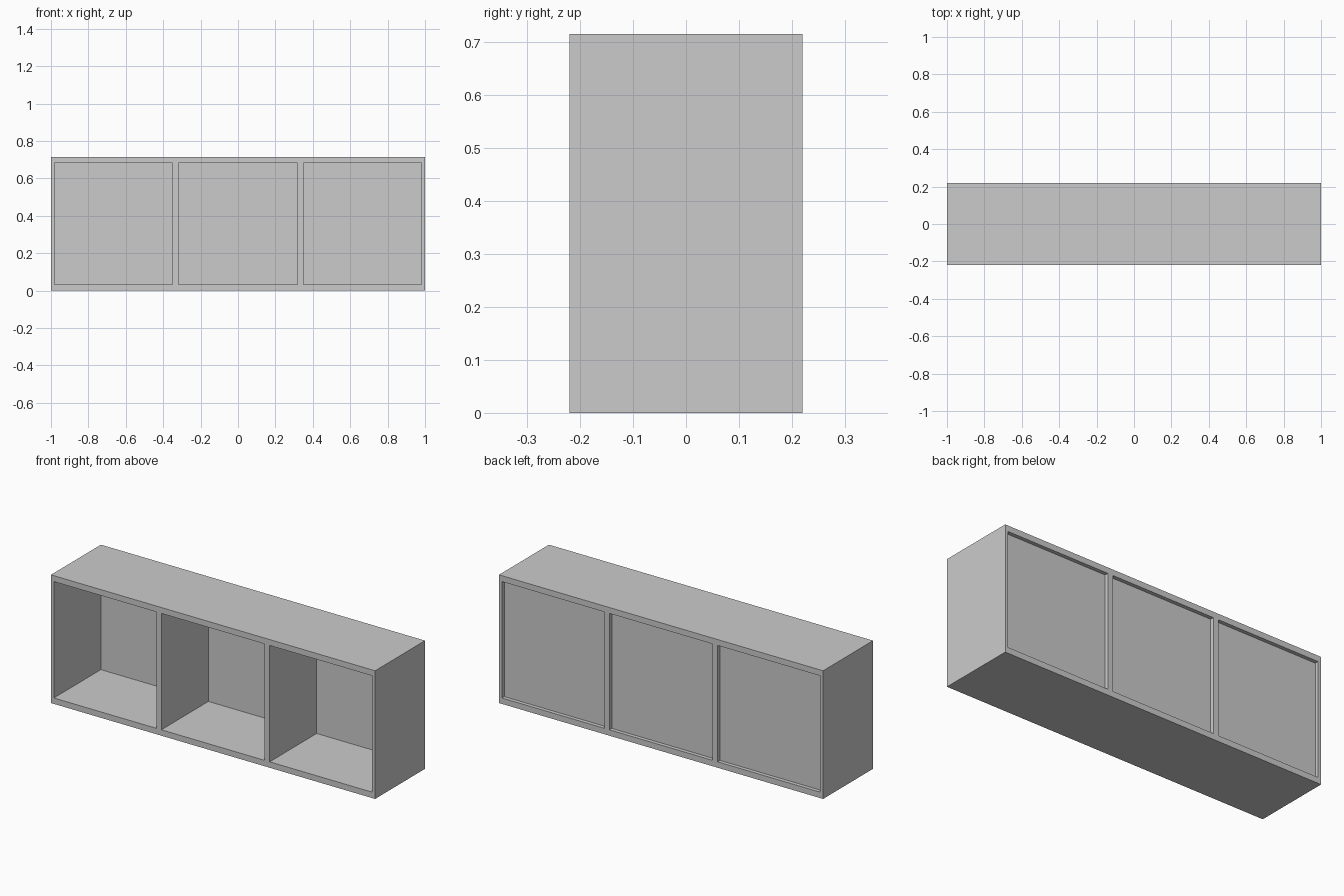
import bpy

if "Cube" in bpy.data.objects:
    bpy.data.objects.remove(bpy.data.objects["Cube"])

W, D, H = 2.0, 0.44, 0.715      # overall size
SIDE, SLAB, DIV = 0.018, 0.033, 0.031


def box(name, x0, x1, y0, y1, z0, z1):
    bpy.ops.mesh.primitive_cube_add(
        size=1, location=((x0 + x1) / 2, (y0 + y1) / 2, (z0 + z1) / 2))
    ob = bpy.context.object
    ob.name = name
    ob.scale = (x1 - x0, y1 - y0, z1 - z0)
    bpy.ops.object.transform_apply(location=False, rotation=False, scale=True)
    return ob


f, b = -D / 2, D / 2
zi0, zi1 = SLAB, H - SLAB

# Full-length bottom and top boards
box("bottom_board", -W / 2, W / 2, f, b, 0, SLAB)
box("top_board", -W / 2, W / 2, f, b, H - SLAB, H)

# Side walls and dividers, left and right
for label, s in (("left", -1), ("right", 1)):
    outer = sorted((s * W / 2, s * (W / 2 - SIDE)))
    box(label + "_side", *outer, f, b, zi0, zi1)
    c = s * 0.334
    box(label + "_divider", c - DIV / 2, c + DIV / 2, f, b, zi0, zi1)

# Thin recessed back panel in each bay
e0, e1 = 0.334 - DIV / 2, 0.334 + DIV / 2
bays = {"left": (-W / 2 + SIDE, -e1), "middle": (-e0, e0), "right": (e1, W / 2 - SIDE)}
for label, (x0, x1) in bays.items():
    box(label + "_back_panel", x0, x1, 0.194, 0.199, zi0, zi1)
